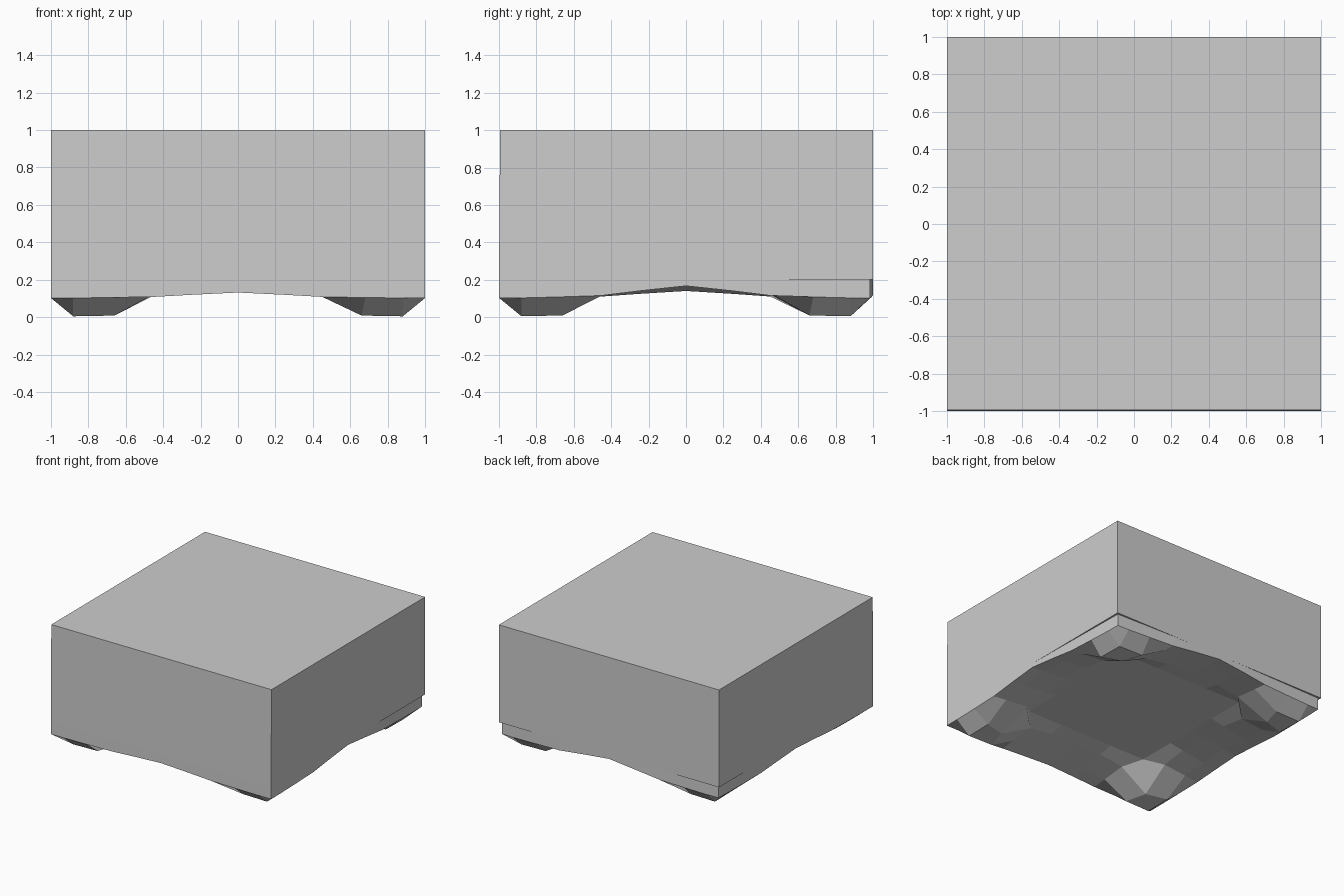
import bpy
import bmesh

if "Cube" in bpy.data.objects:
    bpy.data.objects.remove(bpy.data.objects["Cube"])

grey = bpy.data.materials.new("plain grey")
grey.diffuse_color = (0.61, 0.61, 0.61, 1)
grey.use_nodes = True
grey.node_tree.nodes["Principled BSDF"].inputs["Base Color"].default_value = grey.diffuse_color

STEPS = [-1, -0.88, -0.68, -0.45, -0.24, 0, 0.24, 0.45, 0.68, 0.88, 1]
ARCH = {0: 1, 0.24: 0.6, 0.45: 0.2, 0.68: 0.08, 0.88: 0, 1: 0}
LAST = len(STEPS) - 1
RIM, LEDGE, PANEL = 0.103, 0.20, 0.195


def edge_height(along, across, axis):
    """Arched lower edge; the right and back walls arch higher."""
    peak = 0.167 if across > 0 else (0.14 if axis == 'x' else 0.132)
    return RIM + ARCH[abs(along)] * (peak - RIM)


def set_back(x, y):
    """Shallow rebate tapering away from the two rear corners."""
    depth = 0.016
    px, py = x, y
    if y == 1:
        start = 0.4 if x > 0 else 0.2
        py -= depth * max(0, (abs(x) - start) / (1 - start))
    if abs(x) == 1 and y > 0:
        start = 0.1 if x > 0 else 0.5
        px -= x * depth * max(0, (y - start) / (1 - start))
    return px, py


def underside_point(x, y):
    ax, ay = abs(x), abs(y)
    sx, sy = (1 if x >= 0 else -1), (1 if y >= 0 else -1)
    # outer rim
    if ax == 1 or ay == 1:
        z = edge_height(y, x, 'x') if ax == 1 else edge_height(x, y, 'y')
        return (*set_back(x, y), z)
    # corner feet
    if ax > 0.6 and ay > 0.6:
        if ax == ay == 0.68:
            return (sx * 0.71, sy * 0.71, 0.014)
        if ax == ay:
            return (x, y, 0.005)
        return (sx * (0.66 if ax == 0.68 else ax), sy * (0.66 if ay == 0.68 else ay), 0.009)
    # flat recessed centre panel
    if ax < 0.5 and ay < 0.5:
        px = sx * 0.56 if ax == 0.45 else x
        py = sy * 0.56 if ay == 0.45 else y
        return (px, py, PANEL)
    # arched strips rising from the rim to the panel
    side = edge_height(y, x, 'x') if ax > ay else edge_height(x, y, 'y')
    mix = 0.27 if max(ax, ay) == 0.88 else 0.7
    if min(ax, ay) == 0.45:
        mix *= 0.55
    return (x, y, side * (1 - mix) + PANEL * mix)


bm = bmesh.new()

# sculpted underside with four feet
grid = [[bm.verts.new(underside_point(x, y)) for y in STEPS] for x in STEPS]
for i in range(LAST):
    for j in range(LAST):
        bm.faces.new((grid[i][j], grid[i][j + 1], grid[i + 1][j + 1], grid[i + 1][j]))

# perimeter walls: rebated skirt, ledge and main wall
loop = ([(i, 0) for i in range(LAST)] + [(LAST, j) for j in range(LAST)]
        + [(i, LAST) for i in range(LAST, 0, -1)] + [(0, j) for j in range(LAST, 0, -1)])
rings = [[grid[i][j] for i, j in loop]]
rings.append([bm.verts.new((*set_back(STEPS[i], STEPS[j]), LEDGE)) for i, j in loop])
for z, front in ((LEDGE, -1), (1.0, -0.994)):
    rings.append([bm.verts.new((STEPS[i], max(STEPS[j], front), z)) for i, j in loop])
n = len(loop)
for lower, upper in zip(rings, rings[1:]):
    for k in range(n):
        m = (k + 1) % n
        bm.faces.new((lower[k], lower[m], upper[m], upper[k]))

# flat top
bm.faces.new(rings[-1])

bmesh.ops.remove_doubles(bm, verts=bm.verts, dist=0.0003)
bmesh.ops.recalc_face_normals(bm, faces=bm.faces)

mesh = bpy.data.meshes.new("footed_block")
bm.to_mesh(mesh)
bm.free()
mesh.materials.append(grey)
block = bpy.data.objects.new("footed_block", mesh)
bpy.context.collection.objects.link(block)
